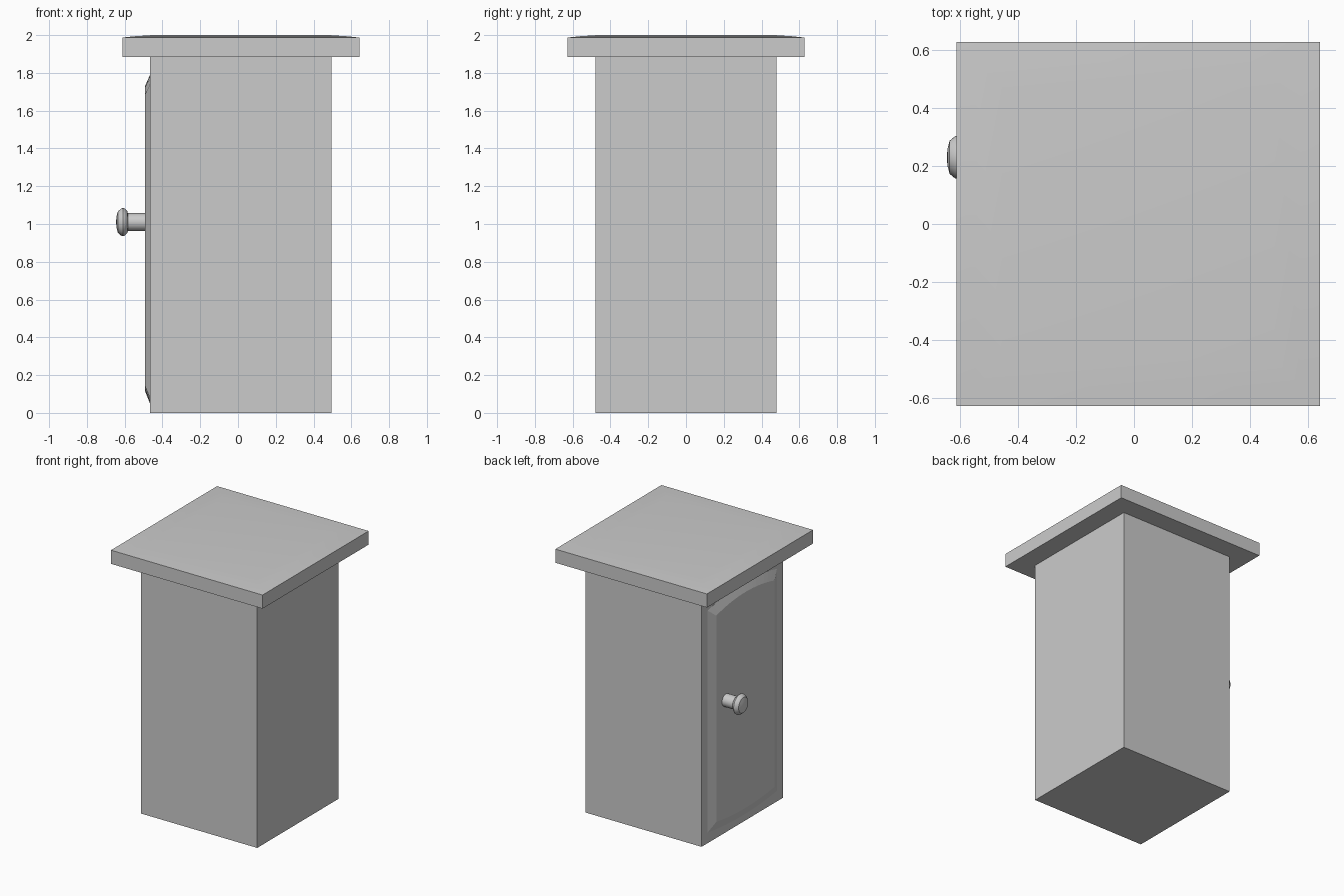
import bpy, bmesh, math

if "Cube" in bpy.data.objects:
    bpy.data.objects.remove(bpy.data.objects["Cube"])


def finish(name, bm, smooth=False):
    bmesh.ops.recalc_face_normals(bm, faces=bm.faces)
    me = bpy.data.meshes.new(name)
    bm.to_mesh(me)
    bm.free()
    ob = bpy.data.objects.new(name, me)
    bpy.context.collection.objects.link(ob)
    if smooth:
        bpy.ops.object.select_all(action='DESELECT')
        ob.select_set(True)
        bpy.context.view_layer.objects.active = ob
        bpy.ops.object.shade_smooth_by_angle(angle=math.radians(30))
    return ob


def loft(name, loops, smooth=False):
    """Skin matching point loops and cap both ends."""
    bm = bmesh.new()
    rings = [[bm.verts.new(p) for p in loop] for loop in loops]
    n = len(rings[0])
    for a, b in zip(rings, rings[1:]):
        for i in range(n):
            j = (i + 1) % n
            bm.faces.new((a[i], a[j], b[j], b[i]))
    bm.faces.new(rings[0])
    bm.faces.new(rings[-1])
    return finish(name, bm, smooth)


CX = 0.015  # cabinet centre; the knob offsets it from the origin


def square(half, z):
    return [(CX + sx * half, sy * half, z)
            for sx, sy in ((-1, -1), (1, -1), (1, 1), (-1, 1))]


def panel_outline(x, half, z_bottom, z_top, rise, steps=16):
    # rounded-arch outline, bowed at both ends
    ts = [-1 + 2 * i / steps for i in range(steps + 1)]
    low = [(x, t * half, z_bottom + rise * 0.6 * t * t) for t in ts]
    high = [(x, -t * half, z_top - rise * t * t) for t in ts]
    return low + high


# Cabinet body
loft("cabinet_body", [square(0.48, 0), square(0.48, 1.885)])

# Overhanging top with a slight crown
loft("cabinet_top", [square(0.627, 1.885), square(0.627, 1.987),
                     square(0.56, 1.994), square(0.47, 2.0)], True)

# Raised door panel with bevelled border
loft("door_panel", [panel_outline(-0.46, 0.41, 0.05, 1.79, 0.05),
                    panel_outline(-0.466, 0.41, 0.05, 1.79, 0.05),
                    panel_outline(-0.492, 0.345, 0.115, 1.73, 0.045)])

# Turned door knob: (x, radius) profile spun about the x axis
profile = [(-0.492, 0.047), (-0.583, 0.047), (-0.586, 0.058), (-0.600, 0.072),
           (-0.608, 0.075), (-0.618, 0.072), (-0.636, 0.057), (-0.643, 0.030),
           (-0.645, 0.008)]
SIDES = 32
loft("door_knob", [[(x, 0.23 + r * math.cos(2 * math.pi * k / SIDES),
                     1.01 + r * math.sin(2 * math.pi * k / SIDES))
                    for k in range(SIDES)] for x, r in profile], True)
